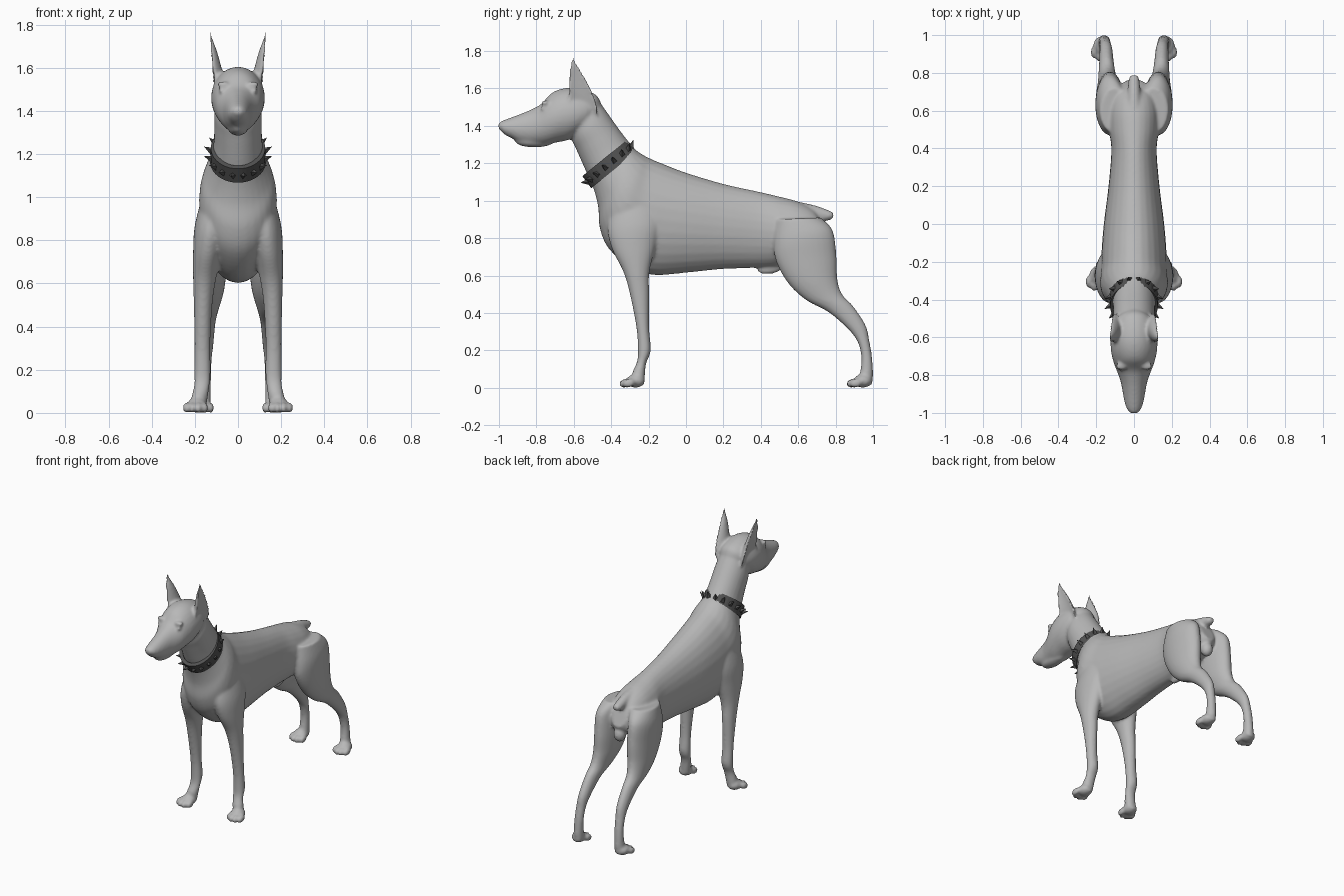
import bpy, bmesh, math
from mathutils import Vector, Matrix


def material(name, v):
    m = bpy.data.materials.new(name)
    m.diffuse_color = (v, v, v, 1)
    return m


COAT = material("grey_coat", 0.48)
LEATHER = material("dark_grey_leather", 0.085)


def finish(bm, name, mat):
    bmesh.ops.recalc_face_normals(bm, faces=bm.faces[:])
    me = bpy.data.meshes.new(name)
    bm.to_mesh(me)
    bm.free()
    ob = bpy.data.objects.new(name, me)
    bpy.context.collection.objects.link(ob)
    me.materials.append(mat)
    return ob


def catmull(a, b, c, d, t):
    return [0.5 * (2 * q + (r - p) * t + (2 * p - 5 * q + 4 * r - s) * t * t
                   + (3 * q - p - 3 * r + s) * t ** 3)
            for p, q, r, s in zip(a, b, c, d)]


def loft(bm, rings, side=1, cup=0.0, sub=5, n=28):
    """Skin smooth oval rings: x centre, half width, then two (y, z) edge points."""
    path = []
    last = len(rings) - 1
    for i in range(last):
        a, b, c, d = rings[max(i - 1, 0)], rings[i], rings[i + 1], rings[min(i + 2, last)]
        path += [catmull(a, b, c, d, k / sub) for k in range(sub)]
    path.append(rings[-1])
    loops = []
    for x, w, y1, z1, y2, z2 in path:
        mid = Vector((0, (y1 + y2) / 2, (z1 + z2) / 2))
        half = Vector((0, (y1 - y2) / 2, (z1 - z2) / 2))
        loop = []
        for k in range(n):
            t = 2 * math.pi * k / n
            u = w * math.sin(t)
            if u > 0:
                u *= 1 - cup
            p = mid + half * math.cos(t)
            loop.append(bm.verts.new((side * (x + u), p.y, p.z)))
        loops.append(loop)
    for a, b in zip(loops, loops[1:]):
        for k in range(n):
            j = (k + 1) % n
            bm.faces.new((a[k], a[j], b[j], b[k]))
    bm.faces.new(loops[0])
    bm.faces.new(loops[-1])


def blob(bm, centre, radii, tilt=0.0):
    m = (Matrix.Translation(centre) @ Matrix.Rotation(tilt, 4, 'X')
         @ Matrix.Diagonal((*radii, 1)))
    bmesh.ops.create_icosphere(bm, subdivisions=3, radius=1, matrix=m)


TORSO = [
    (0, .05, .72, .90, .77, .78),
    (0, .10, .68, .955, .73, .73),
    (0, .13, .60, .995, .62, .68),
    (0, .132, .50, 1.022, .50, .65),
    (0, .12, .38, 1.05, .40, .642),
    (0, .135, .20, 1.09, .20, .635),
    (0, .16, 0, 1.15, 0, .615),
    (0, .172, -.13, 1.20, -.17, .603),
    (0, .175, -.19, 1.225, -.29, .64),
    (0, .18, -.22, 1.24, -.41, .74),
    (0, .168, -.245, 1.255, -.46, .85),
    (0, .148, -.26, 1.265, -.47, .97),
    (0, .125, -.275, 1.28, -.50, 1.08),
    (0, .113, -.31, 1.32, -.545, 1.18),
    (0, .11, -.36, 1.385, -.585, 1.27),
    (0, .108, -.42, 1.47, -.61, 1.33),
    (0, .09, -.47, 1.54, -.62, 1.42)]
HEAD = [
    (0, .06, -.45, 1.51, -.51, 1.40),
    (0, .105, -.48, 1.565, -.57, 1.36),
    (0, .123, -.56, 1.597, -.63, 1.325),
    (0, .122, -.64, 1.603, -.70, 1.31),
    (0, .107, -.715, 1.578, -.755, 1.298),
    (0, .086, -.775, 1.517, -.805, 1.298),
    (0, .070, -.83, 1.487, -.845, 1.30),
    (0, .060, -.89, 1.462, -.89, 1.31),
    (0, .051, -.95, 1.44, -.925, 1.33),
    (0, .038, -.988, 1.424, -.967, 1.352),
    (0, .018, -1.005, 1.41, -1.0, 1.383)]
TAIL = [
    (0, .045, .60, .995, .62, .90),
    (0, .036, .69, .975, .68, .89),
    (0, .030, .755, .952, .74, .89),
    (0, .024, .782, .94, .778, .90),
    (0, .012, .79, .93, .788, .912)]
FRONT_LEG = [
    (.10, .07, -.40, .98, -.15, 1.0),
    (.125, .076, -.42, .85, -.13, .88),
    (.14, .068, -.395, .74, -.16, .76),
    (.155, .053, -.335, .62, -.195, .62),
    (.162, .043, -.30, .50, -.197, .50),
    (.165, .037, -.265, .32, -.197, .32),
    (.165, .039, -.257, .20, -.188, .20),
    (.167, .036, -.262, .14, -.213, .13),
    (.178, .038, -.285, .085, -.22, .06),
    (.184, .038, -.28, .06, -.225, .015)]
HIND_LEG = [
    (.10, .08, .48, .90, .72, .91),
    (.125, .078, .47, .78, .785, .84),
    (.127, .076, .48, .68, .805, .70),
    (.132, .068, .545, .56, .81, .58),
    (.14, .052, .64, .47, .835, .50),
    (.145, .041, .76, .405, .895, .435),
    (.148, .035, .86, .32, .96, .335),
    (.152, .031, .915, .25, .98, .255),
    (.155, .030, .937, .17, .994, .17),
    (.158, .032, .932, .09, 1.0, .08),
    (.16, .034, .92, .06, .996, .012)]
EAR = [
    (.105, .05, -.62, 1.50, -.475, 1.46),
    (.118, .055, -.63, 1.55, -.475, 1.51),
    (.126, .052, -.628, 1.60, -.50, 1.58),
    (.130, .035, -.627, 1.67, -.545, 1.67),
    (.132, .016, -.618, 1.73, -.583, 1.73),
    (.132, .007, -.610, 1.768, -.598, 1.768)]

# Body: all flesh parts fused into one smooth skin
bm = bmesh.new()
loft(bm, TORSO)
loft(bm, HEAD)
loft(bm, TAIL)
blob(bm, (0, -.81, 1.318), (.046, .105, .033))            # lower jaw
blob(bm, (0, .45, .638), (.022, .07, .03), .15)           # belly fold
blob(bm, (0, .735, .72), (.04, .04, .05))                 # rear lump
for s in (1, -1):
    loft(bm, FRONT_LEG, s)
    loft(bm, HIND_LEG, s)
    loft(bm, EAR, s, cup=1.3)
    blob(bm, (s * .068, -.752, 1.522), (.03, .022, .014))  # brow
    blob(bm, (s * .074, -.762, 1.492), (.016, .016, .009))  # eyelid
    # paws with four toes each
    for px, py, splay in ((.19, -.27, .012), (.17, .945, .0)):
        blob(bm, (s * px, py, .036), (.046, .05, .036))
        for k, fwd in enumerate((.04, .056, .054, .036)):
            tx = px + (k - 1.5) * .028 + splay * .6
            blob(bm, (s * tx, py - fwd, .024), (.0165, .034, .024), .25)
body = finish(bm, "dog_body", COAT)
remesh = body.modifiers.new("fuse", 'REMESH')
remesh.mode = 'VOXEL'
remesh.voxel_size = 0.009
remesh.use_smooth_shade = True
smooth = body.modifiers.new("soften", 'SMOOTH')
smooth.factor = 0.5
smooth.iterations = 6

# Collar frame: tilted oval around the neck
C = Vector((0, -.41, 1.197))
U = Vector((1, 0, 0))
V = Vector((0, .777, .631)).normalized()
N = Vector((0, -.631, .777)).normalized()
RU, RV = .128, .155

# Collar band
bm = bmesh.new()
SEG = 40
loops = []
for k in range(SEG):
    t = 2 * math.pi * k / SEG
    loops.append([bm.verts.new(C + U * (RU + r) * math.cos(t) + V * (RV + r) * math.sin(t) + N * h)
                  for r, h in ((-.025, -.04), (.002, -.04), (-.002, .04), (-.025, .04))])
for k in range(SEG):
    a, b = loops[k], loops[(k + 1) % SEG]
    for j in range(4):
        i = (j + 1) % 4
        bm.faces.new((a[j], a[i], b[i], b[j]))
finish(bm, "collar_band", LEATHER)

# Collar spikes: four-sided, leaning towards the head
bm = bmesh.new()
COUNT = 16
for k in range(COUNT):
    t = 2 * math.pi * (k + .5) / COUNT
    out = (U * math.cos(t) / RU + V * math.sin(t) / RV).normalized()
    d = (out + N * .6).normalized()
    p = C + U * RU * math.cos(t) + V * RV * math.sin(t) + d * .012
    m = Matrix.Translation(p) @ d.to_track_quat('Z', 'Y').to_matrix().to_4x4()
    bmesh.ops.create_cone(bm, cap_ends=True, segments=4, radius1=.02, radius2=0,
                          depth=.05, matrix=m)
finish(bm, "collar_spikes", LEATHER)
